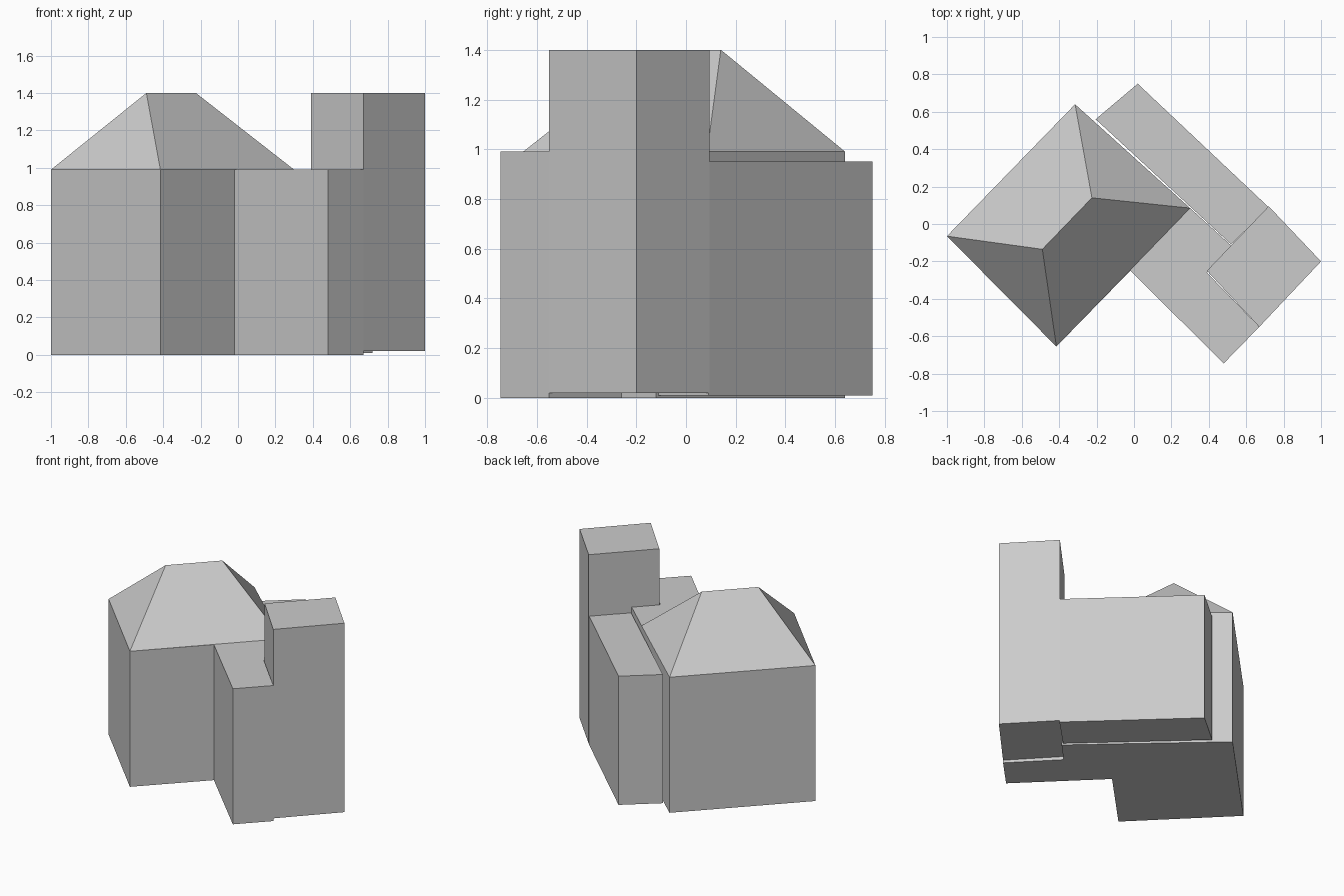
import bpy
import bmesh

cube = bpy.data.objects.get("Cube")
if cube:
    bpy.data.objects.remove(cube, do_unlink=True)

# Single plain colour
grey = bpy.data.materials.new("light_grey")
grey.use_nodes = True
grey.diffuse_color = (0.6, 0.6, 0.6, 1)
grey.node_tree.nodes["Principled BSDF"].inputs["Base Color"].default_value = (0.6, 0.6, 0.6, 1)


def finish(name, bm):
    """Turn a bmesh into a flat-shaded object."""
    bmesh.ops.recalc_face_normals(bm, faces=bm.faces)
    mesh = bpy.data.meshes.new(name)
    bm.to_mesh(mesh)
    bm.free()
    mesh.materials.append(grey)
    obj = bpy.data.objects.new(name, mesh)
    bpy.context.collection.objects.link(obj)
    return obj


def block(name, footprint, bottom, top):
    """Extrude a footprint straight up."""
    bm = bmesh.new()
    face = bm.faces.new([bm.verts.new((x, y, bottom)) for x, y in footprint])
    new = bmesh.ops.extrude_face_region(bm, geom=[face], use_keep_orig=True)["geom"]
    verts = [g for g in new if isinstance(g, bmesh.types.BMVert)]
    bmesh.ops.translate(bm, verts=verts, vec=(0, 0, top - bottom))
    return finish(name, bm)


def hip_roof(name, eaves, ridge, bottom, top):
    """Four slopes rising from the eaves to a short ridge."""
    bm = bmesh.new()
    a, b, c, d = [bm.verts.new((x, y, bottom)) for x, y in eaves]
    r, s = [bm.verts.new((x, y, top)) for x, y in ridge]
    for loop in ((a, b, r), (b, c, s, r), (c, d, s), (d, a, r, s)):
        bm.faces.new(loop)
    return finish(name, bm)


EAVE = 0.99
TOP = 1.40
west, south, north = (-1.0, -0.065), (-0.415, -0.655), (-0.315, 0.64)
eave_end = (0.30, 0.085)

# L-shaped house body, notched where the tower stands
block("house_body",
      [west, south, (-0.02, -0.25), (0.48, -0.745), (0.67, -0.55),
       (0.39, -0.26), (0.525, -0.12), eave_end, north],
      0, EAVE)

# Hipped roof over the main part
hip_roof("hip_roof", [west, south, eave_end, north],
         [(-0.49, -0.135), (-0.225, 0.14)], EAVE, TOP)

# Lower annex along the back
block("back_annex",
      [(-0.205, 0.56), (0.52, -0.11), (0.72, 0.09), (0.02, 0.75)],
      0.01, 0.95)

# Square corner tower
block("corner_tower",
      [(0.67, -0.55), (1.0, -0.2), (0.72, 0.095), (0.39, -0.25)],
      0.02, TOP)
